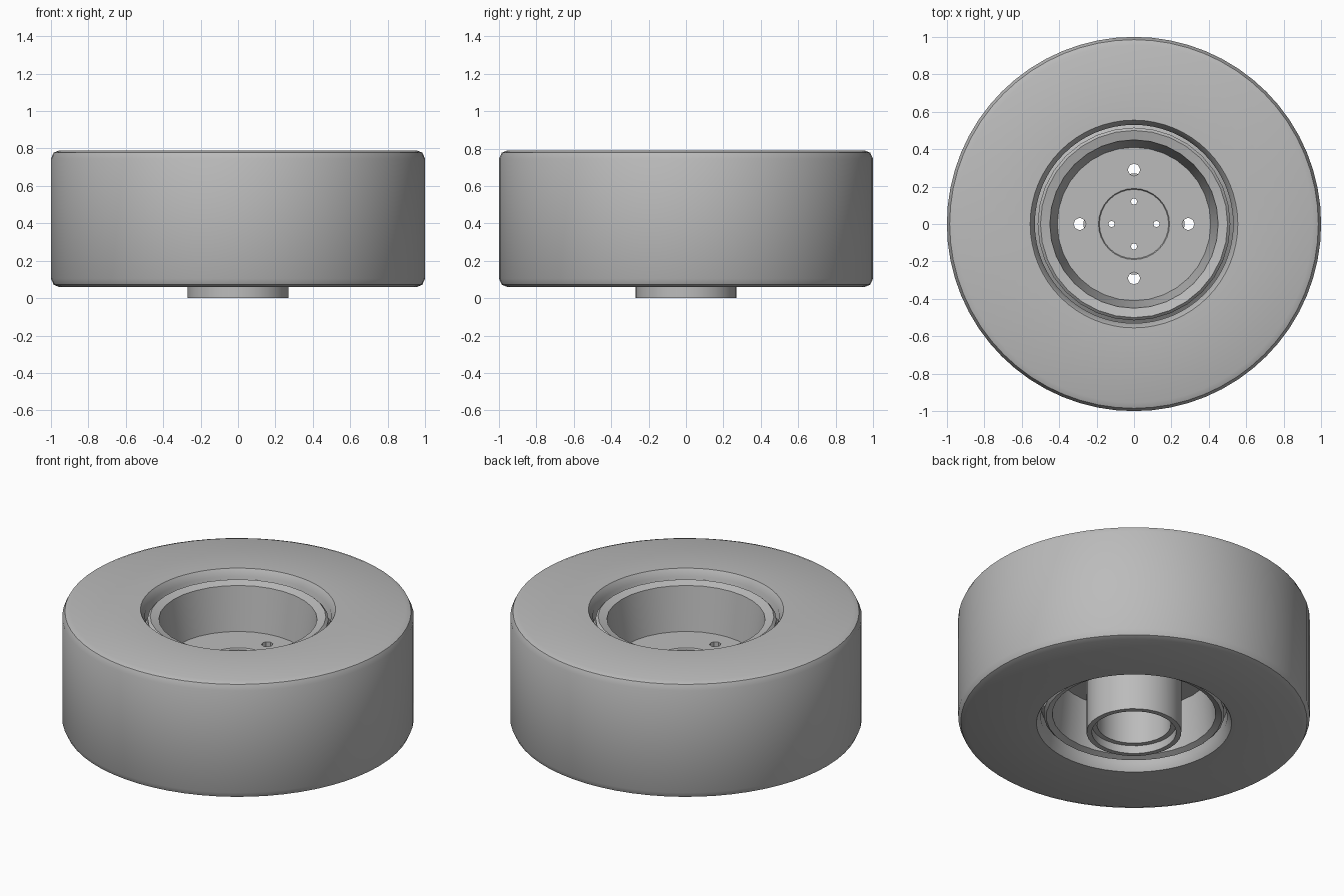
import bpy, bmesh, math
from mathutils import Matrix, Vector

cube = bpy.data.objects.get("Cube")
if cube:
    bpy.data.objects.remove(cube, do_unlink=True)

grey = bpy.data.materials.new("plain grey")
grey.use_nodes = True
grey.diffuse_color = (0.5, 0.5, 0.5, 1)
grey.node_tree.nodes["Principled BSDF"].inputs["Base Color"].default_value = (0.5, 0.5, 0.5, 1)


def add_object(name, bm):
    bmesh.ops.recalc_face_normals(bm, faces=bm.faces)
    mesh = bpy.data.meshes.new(name)
    bm.to_mesh(mesh)
    bm.free()
    mesh.materials.append(grey)
    obj = bpy.data.objects.new(name, mesh)
    bpy.context.collection.objects.link(obj)
    return obj


def lathe(name, profile, sides, closed=True):
    """Spin a (radius, height) profile around the vertical axis."""
    bm = bmesh.new()
    verts = [bm.verts.new((r, 0, z)) for r, z in profile]
    pairs = list(zip(verts, verts[1:] + verts[:1]))
    edges = [bm.edges.new(p) for p in (pairs if closed else pairs[:-1])]
    bmesh.ops.spin(bm, geom=verts + edges, cent=(0, 0, 0), axis=(0, 0, 1),
                   angle=math.tau, steps=sides, use_merge=False)
    bmesh.ops.remove_doubles(bm, verts=bm.verts, dist=0.0005)
    return add_object(name, bm)


def smooth(obj):
    bpy.ops.object.select_all(action="DESELECT")
    obj.select_set(True)
    bpy.context.view_layer.objects.active = obj
    bpy.ops.object.shade_smooth_by_angle(angle=math.radians(35))


# Tyre: upper half of the section, mirrored about the mid plane
MID = 0.425
half = [(0.53, 0.75), (0.555, 0.79), (0.955, 0.79), (0.985, 0.778), (1.0, 0.745)]
tyre = lathe("tyre", half + [(r, 2 * MID - z) for r, z in reversed(half)], 64)

# Rim: barrel with lips, a deep dish above, an open cavity below and a hub tube
rim = lathe("rim", [
    (0, 0.45), (0.185, 0.45), (0.19, 0.46), (0.41, 0.46),      # dish floor
    (0.45, 0.73), (0.50, 0.745), (0.515, 0.73),                # upper lip
    (0.515, 0.69), (0.54, 0.67), (0.54, 0.18), (0.515, 0.16),  # seat of the tyre
    (0.515, 0.12), (0.50, 0.105), (0.465, 0.12),               # lower lip
    (0.44, 0.41), (0.27, 0.41),                                # cavity
    (0.27, 0), (0.24, 0), (0.24, 0.05), (0.21, 0.05),          # hub tube
    (0.21, 0.41), (0, 0.41)], 32, closed=False)

# Small round holes through the floor of the dish
bm = bmesh.new()
for distance, radius in ((0.29, 0.033), (0.12, 0.017)):
    for i in range(4):
        spot = Matrix.Rotation(i * math.pi / 2, 4, "Z") @ Vector((distance, 0, MID))
        bmesh.ops.create_cone(bm, cap_ends=True, segments=8, radius1=radius, radius2=radius,
                              depth=0.3, matrix=Matrix.Translation(spot))
cutter = add_object("hole_cutter", bm)
cut = rim.modifiers.new("holes", "BOOLEAN")
cut.operation = "DIFFERENCE"
cut.solver = "EXACT"
cut.object = cutter
bpy.context.view_layer.objects.active = rim
bpy.ops.object.modifier_apply(modifier=cut.name)
bpy.data.objects.remove(cutter, do_unlink=True)

for part in (tyre, rim):
    smooth(part)
